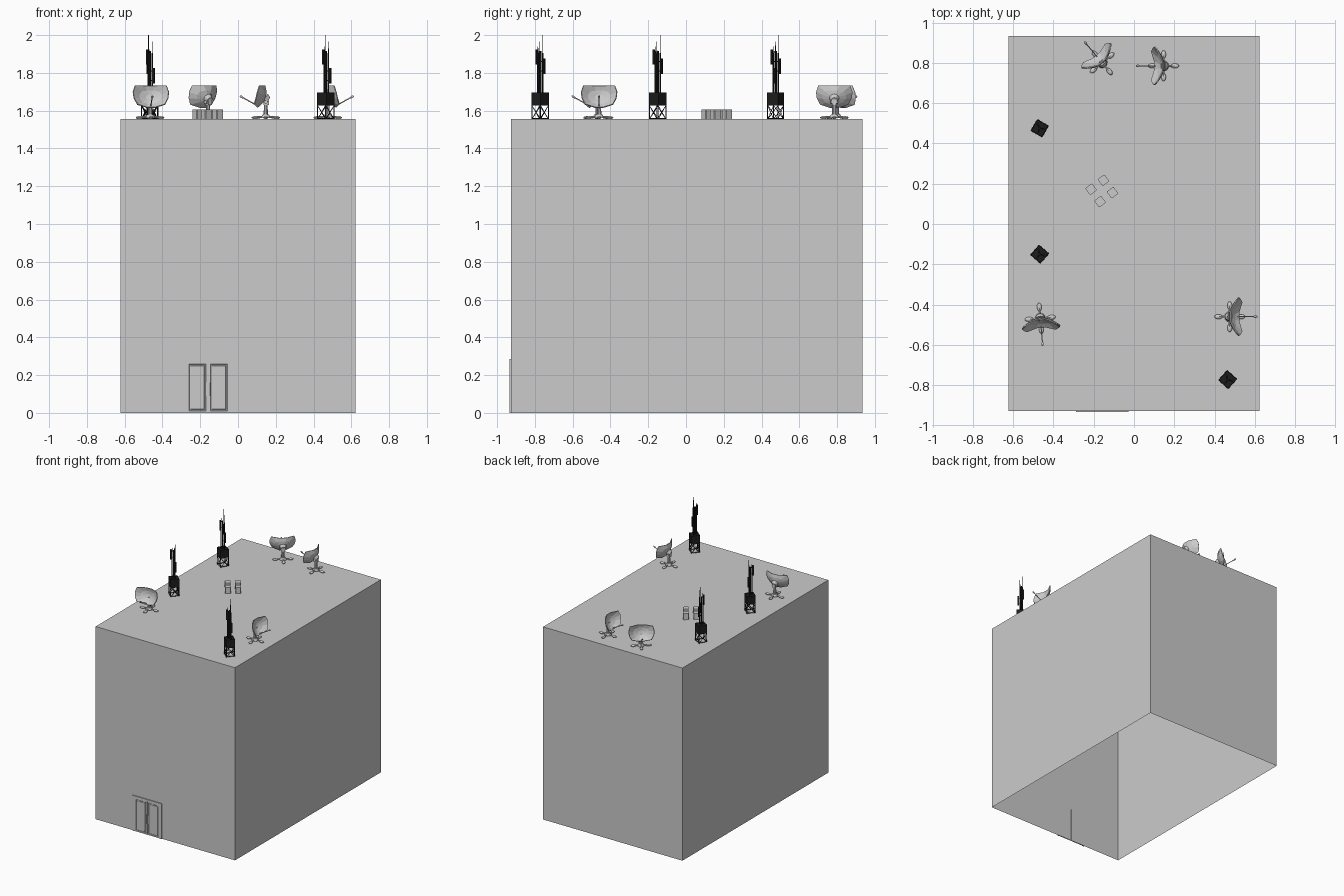
import bpy, bmesh, math
from mathutils import Vector, Matrix

if "Cube" in bpy.data.objects:
    bpy.data.objects.remove(bpy.data.objects["Cube"])

ROOF = 1.555
black = bpy.data.materials.new("black_paint")
black.diffuse_color = (0.012, 0.012, 0.012, 1)
black.use_nodes = True
black.node_tree.nodes["Principled BSDF"].inputs["Base Color"].default_value = black.diffuse_color


def finish(name, bm, loc=(0, 0, 0), rot=0, mat=None, smooth=False):
    bmesh.ops.recalc_face_normals(bm, faces=bm.faces)
    me = bpy.data.meshes.new(name)
    bm.to_mesh(me)
    bm.free()
    ob = bpy.data.objects.new(name, me)
    bpy.context.collection.objects.link(ob)
    ob.location = loc
    ob.rotation_euler.z = math.radians(rot)
    if mat:
        me.materials.append(mat)
    if smooth:
        bpy.ops.object.select_all(action='DESELECT')
        bpy.context.view_layer.objects.active = ob
        ob.select_set(True)
        bpy.ops.object.shade_smooth_by_angle(angle=math.radians(35))
    return ob


def box(bm, lo, hi):
    lo, hi = Vector(lo), Vector(hi)
    m = Matrix.Translation((lo + hi) / 2) @ Matrix.Diagonal((*(hi - lo), 1))
    return bmesh.ops.create_cube(bm, size=1, matrix=m)["verts"]


def rod(bm, a, b, r, r2=None, n=8):
    a, b = Vector(a), Vector(b)
    d = b - a
    m = Matrix.Translation((a + b) / 2) @ d.to_track_quat('Z', 'Y').to_matrix().to_4x4()
    bmesh.ops.create_cone(bm, cap_ends=True, segments=n, radius1=r,
                          radius2=r if r2 is None else r2, depth=d.length, matrix=m)


def ball(bm, c, s, rot=Matrix.Identity(4)):
    m = Matrix.Translation(c) @ rot @ Matrix.Diagonal((*s, 1))
    bmesh.ops.create_uvsphere(bm, u_segments=10, v_segments=6, radius=1, matrix=m)


# Building shell, open underneath
bm = bmesh.new()
box(bm, (-0.622, -0.927, 0), (0.622, 0.934, ROOF))
bm.faces.ensure_lookup_table()
floor = [f for f in bm.faces if f.calc_center_median().z < 0.01]
bmesh.ops.delete(bm, geom=floor, context='FACES_ONLY')
finish("building_shell", bm)

# Double door: frame, two recessed leaves, handles
DX = -0.158
bm = bmesh.new()
for s in (-1, 1):
    xs = sorted((DX + s * 0.113, DX + s * 0.13))
    box(bm, (xs[0], -0.934, 0), (xs[1], -0.925, 0.285))
box(bm, (DX - 0.113, -0.934, 0.27), (DX + 0.113, -0.925, 0.285))
finish("door_frame", bm)
for s, side in ((-1, "left"), (1, "right")):
    bm = bmesh.new()
    xs = sorted((DX + s * 0.001, DX + s * 0.113))
    box(bm, (xs[0], -0.931, 0), (xs[1], -0.924, 0.27))
    front = min(bm.faces, key=lambda f: f.calc_center_median().y)
    for t, d in ((0.016, 0), (0.003, -0.0025), (0.008, 0), (0.002, 0.002)):
        bmesh.ops.inset_region(bm, faces=[front], thickness=t, depth=d)
    finish(f"door_leaf_{side}", bm)
    bm = bmesh.new()
    x = DX + s * 0.010
    rod(bm, (x, -0.9325, 0.09), (x, -0.9325, 0.16), 0.0015)
    finish(f"door_handle_{side}", bm)


# Antenna towers: braced stand, cabinet, mast cluster with panel antennas
def tower(i, x, y, rot):
    bm = bmesh.new()
    h, z1, z2 = 0.031, 0.072, 0.14
    c = [(-h, -h), (h, -h), (h, h), (-h, h)]
    for k in range(4):
        (ax, ay), (bx, by) = c[k], c[(k + 1) % 4]
        rod(bm, (ax, ay, 0), (ax, ay, z1), 0.003, n=4)
        rod(bm, (ax, ay, 0), (bx, by, z1), 0.002, n=4)
        rod(bm, (bx, by, 0), (ax, ay, z1), 0.002, n=4)
        rod(bm, (ax, ay, 0.004), (bx, by, 0.004), 0.0025, n=4)
    finish(f"tower_stand_{i}", bm, (x, y, ROOF), rot, black)
    bm = bmesh.new()
    vs = box(bm, (-0.033, -0.033, z1), (0.033, 0.033, z2))
    top = max(bm.faces, key=lambda f: f.calc_center_median().z)
    bmesh.ops.inset_region(bm, faces=[top], thickness=0.004, depth=-0.003)
    finish(f"tower_cabinet_{i}", bm, (x, y, ROOF), rot, black)
    bm = bmesh.new()
    rod(bm, (0, 0, z2 - 0.004), (0, 0, 0.36), 0.0065)
    masts = ((0.013, 0.006, 0.41), (-0.012, 0.008, 0.445), (0.002, -0.014, 0.385))
    for k, (mx, my, top) in enumerate(masts):
        rod(bm, (mx, my, z2 - 0.004), (mx, my, 0.35), 0.004, n=6)
        rod(bm, (mx, my, 0.35), (mx, my, top), 0.002, 0.0015, n=6)
        # panel antenna clamped outside each mast
        z = 0.19 + 0.05 * k
        px, py = mx * 1.6, my * 1.6
        box(bm, (px - 0.005, py - 0.005, z), (px + 0.005, py + 0.005, z + 0.08))
        for zz in (z + 0.015, z + 0.065):
            rod(bm, (0, 0, zz), (px, py, zz), 0.003, n=4)
    finish(f"tower_masts_{i}", bm, (x, y, ROOF), rot, black)


for i, t in enumerate(((-0.468, 0.475, -30), (-0.468, -0.15, -41), (0.465, -0.772, -42)), 1):
    tower(i, *t)


# Satellite dishes; each faces its local +x
def dish(i, x, y, rot):
    loc = (x, y, ROOF)
    # four-footed base and post
    bm = bmesh.new()
    rod(bm, (0, 0, 0.006), (0, 0, 0.024), 0.026, 0.018, n=12)
    rod(bm, (0, 0, 0.02), (0, 0, 0.085), 0.012, 0.010, n=10)
    for k in range(4):
        r = Matrix.Rotation(k * math.pi / 2, 4, 'Z')
        rod(bm, (0, 0, 0.012), r @ Vector((0.052, 0, 0.010)), 0.006, n=6)
        ball(bm, r @ Vector((0.056, 0, 0.008)), (0.021, 0.012, 0.008), r)
    finish(f"dish_base_{i}", bm, loc, rot, smooth=True)
    # pivot head behind the reflector
    bm = bmesh.new()
    box(bm, (-0.016, -0.012, 0.075), (0.012, 0.012, 0.108))
    rod(bm, (0, -0.02, 0.09), (0, 0.02, 0.09), 0.010, n=10)
    rod(bm, (-0.014, 0, 0.1), (0.004, 0, 0.112), 0.017, 0.026, n=10)
    finish(f"dish_pivot_{i}", bm, loc, rot)
    # reflector: polar grid with a squared-off outline, bent to a paraboloid
    tilt = Matrix.Translation((0.004, 0, 0.112)) @ Matrix.Rotation(math.radians(-20), 4, 'Y')
    bm = bmesh.new()
    n = 12
    rings = []
    for q in (0.3, 0.66, 1.0):
        ring = []
        for k in range(n):
            a = 2 * math.pi * (k + 0.5) / n
            ca, sa = math.cos(a), math.sin(a)
            e = (abs(ca) ** 4 + abs(sa) ** 4) ** -0.25
            e = 1 + (e - 1) * (q if q == 1 else 0.3)
            u, v = 0.093 * ca * e * q, 0.061 * sa * e * q
            u *= 1 + 1.3 * v
            if q == 0.3:
                u *= 0.85
            ring.append(bm.verts.new(tilt @ Vector((5.3 * (u * u + v * v), u, v))))
        rings.append(ring)
    hub = bm.verts.new(tilt @ Vector((0, 0, 0)))
    for k in range(n):
        j = (k + 1) % n
        bm.faces.new((hub, rings[0][k], rings[0][j]))
        for a, b in zip(rings, rings[1:]):
            bm.faces.new((a[k], b[k], b[j], a[j]))
    ob = finish(f"dish_reflector_{i}", bm, loc, rot)
    sol = ob.modifiers.new("thickness", 'SOLIDIFY')
    sol.thickness, sol.offset = 0.006, 0
    # feed arm and horn
    bm = bmesh.new()
    tip = Vector((0.128, 0, 0.118))
    rod(bm, (0.035, 0, 0.066), tip, 0.003, n=6)
    d = (tip - Vector((0.035, 0, 0.066))).to_track_quat('X', 'Z').to_matrix().to_4x4()
    ball(bm, tip, (0.012, 0.006, 0.006), d)
    finish(f"dish_feed_{i}", bm, loc, rot, smooth=True)


for i, d in enumerate(((-0.158, 0.80, 130), (0.147, 0.785, 180),
                       (-0.465, -0.468, -85), (0.475, -0.46, 0)), 1):
    dish(i, *d)

# Cluster of four roof vents
for k in range(4):
    bm = bmesh.new()
    cx, cy = (-0.038, 0.038)[k % 2], (-0.038, 0.038)[k // 2]
    box(bm, (cx - 0.021, cy - 0.021, 0), (cx + 0.021, cy + 0.021, 0.05))
    up = [e for e in bm.edges if abs(e.verts[0].co.z - e.verts[1].co.z) > 0.01]
    bmesh.ops.bevel(bm, geom=up, offset=0.003, segments=1, affect='EDGES')
    top = max(bm.faces, key=lambda f: f.calc_center_median().z)
    bmesh.ops.inset_region(bm, faces=[top], thickness=0.003, depth=0)
    finish(f"roof_vent_{k + 1}", bm, (-0.16, 0.164, ROOF), 36)
